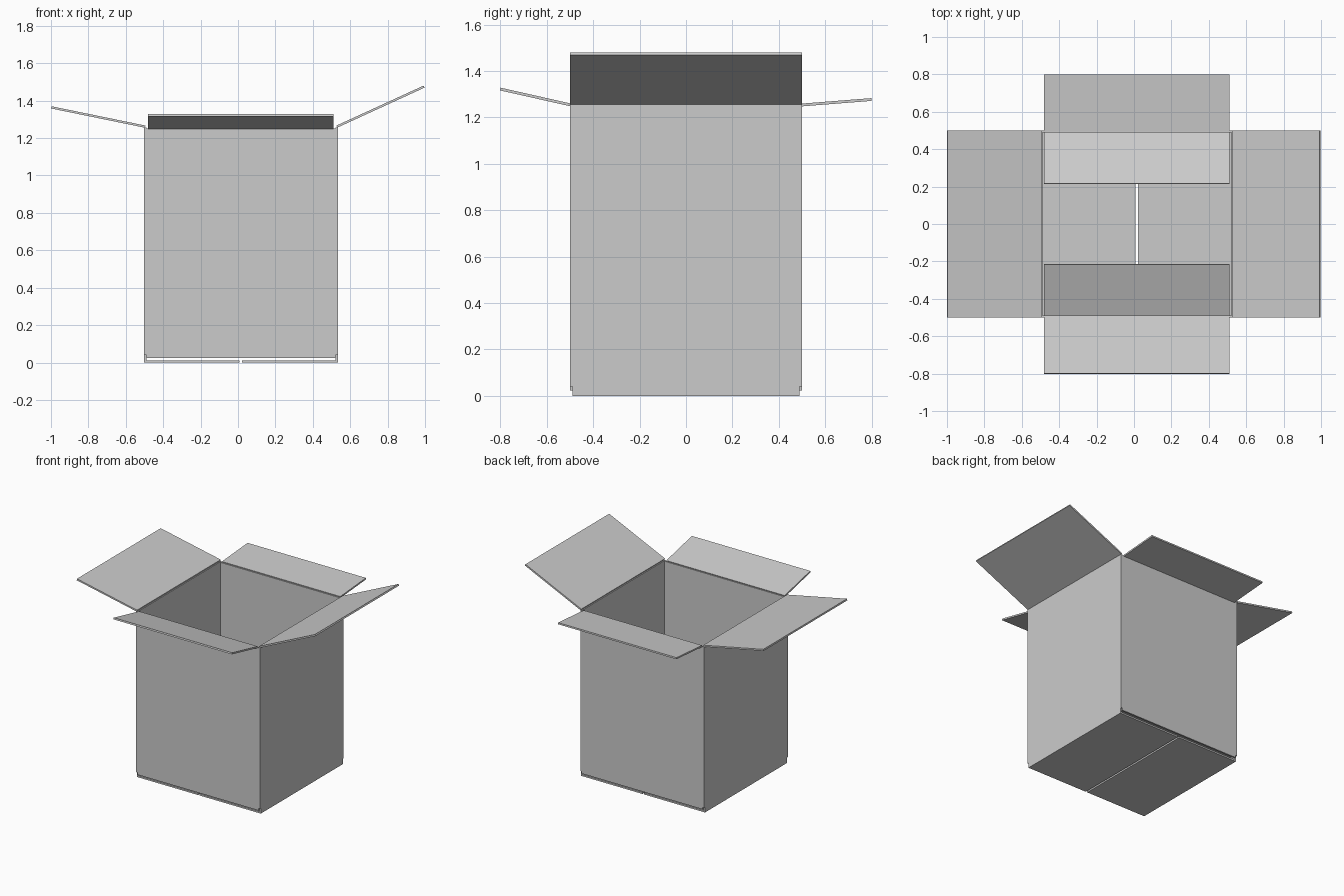
import bpy
import bmesh
from mathutils import Vector

cube = bpy.data.objects.get("Cube")
if cube:
    bpy.data.objects.remove(cube, do_unlink=True)

GREY = (0.6, 0.6, 0.6, 1.0)
card = bpy.data.materials.new("plain grey card")
card.use_nodes = True
card.diffuse_color = GREY
card.node_tree.nodes["Principled BSDF"].inputs["Base Color"].default_value = GREY

THICK = 0.012
LEFT, RIGHT = 0.528, -0.496      # side wall centre lines
DEPTH = 0.494                    # front and back wall centre lines
TOP = 1.256


def sheet(name, axis, start, end, low, high):
    """Flat card running from start to end in (axis, z), spanning low..high across."""
    a, b = Vector(start), Vector(end)
    along = (b - a).normalized()
    side = Vector((-along.y, along.x)) * THICK / 2
    bm = bmesh.new()
    ring = []
    for p in (a + side, a - side, b - side, b + side):
        co = (p.x, low, p.y) if axis == "x" else (low, p.x, p.y)
        ring.append(bm.verts.new(co))
    face = bm.faces.new(ring)
    new = bmesh.ops.extrude_face_region(bm, geom=[face])["geom"]
    move = Vector((0, high - low, 0)) if axis == "x" else Vector((high - low, 0, 0))
    bmesh.ops.translate(bm, vec=move, verts=[g for g in new if isinstance(g, bmesh.types.BMVert)])
    bmesh.ops.recalc_face_normals(bm, faces=bm.faces)
    mesh = bpy.data.meshes.new(name)
    bm.to_mesh(mesh)
    bm.free()
    mesh.materials.append(card)
    obj = bpy.data.objects.new(name, mesh)
    bpy.context.collection.objects.link(obj)
    return obj


# Left and right: wall, crease strip, open top flap, closed bottom flap
for name, x, tip, seam in (("left", LEFT, (0.995, 1.475), 0.021),
                           ("right", RIGHT, (-0.998, 1.364), 0.008)):
    sheet(name + "_wall", "x", (x, 0.04), (x, TOP), -0.5, 0.5)
    sheet(name + "_bottom_crease", "x", (x, 0.0), (x, 0.04), -0.49, 0.49)
    sheet(name + "_top_flap", "x", (x, TOP + 0.005), tip, -0.5, 0.5)
    inner = x - THICK / 2 if x > 0 else x + THICK / 2
    sheet(name + "_bottom_flap", "x", (inner, 0.006), (seam, 0.006), -0.49, 0.49)

# Front and back: wall, open top flap, raised inner bottom flap
for name, s, tip_z in (("front", -1, 1.322), ("back", 1, 1.277)):
    y = s * DEPTH
    sheet(name + "_wall", "y", (y, 0.024), (y, TOP - 0.004),
          RIGHT + THICK / 2, LEFT - THICK / 2)
    sheet(name + "_top_flap", "y", (y, TOP - 0.003), (s * 0.8, tip_z), -0.48, 0.51)
    sheet(name + "_inner_bottom_flap", "y", (y, 0.032), (s * 0.215, 0.14), -0.48, 0.51)
